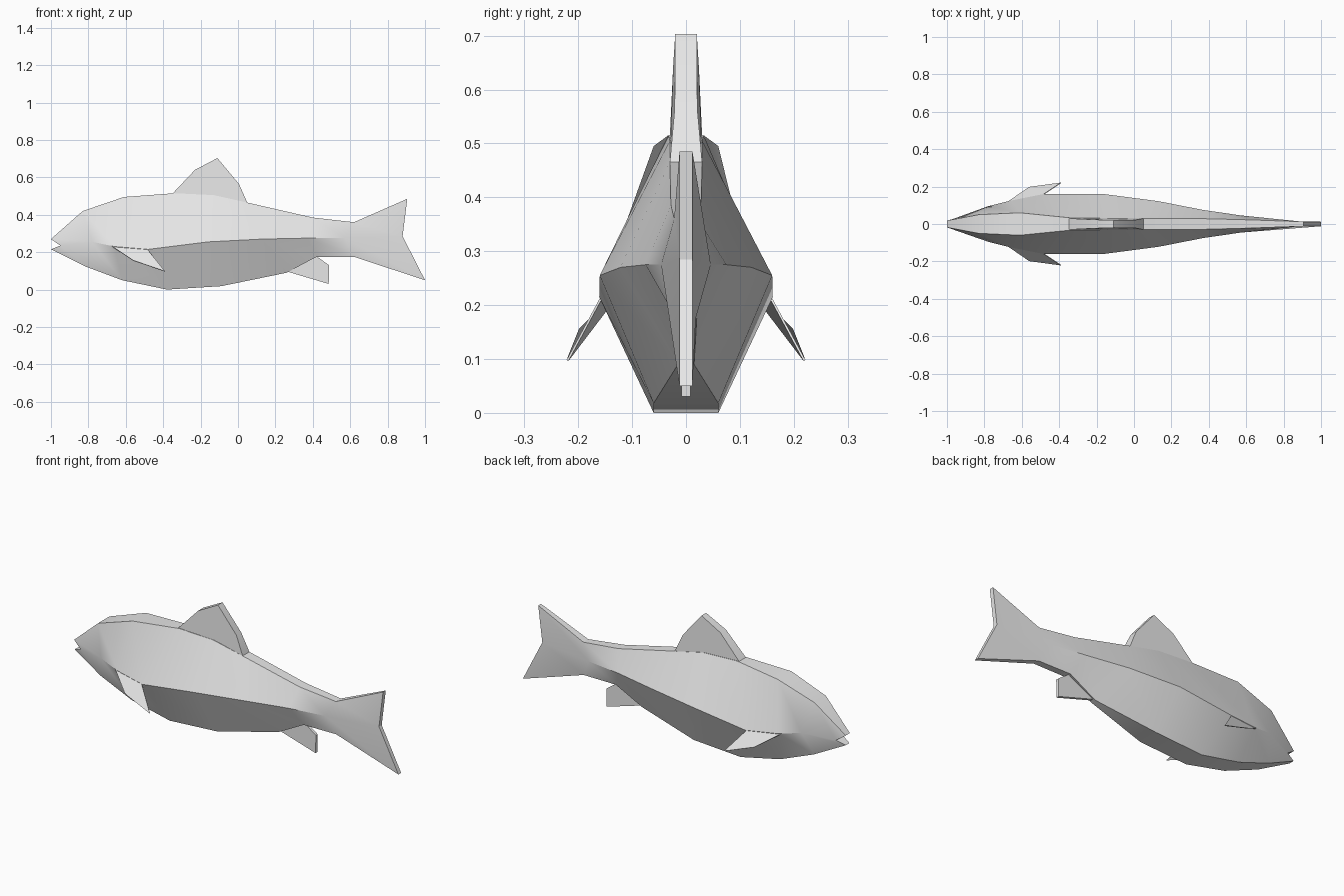
import bpy, bmesh, math
from mathutils import Vector

if "Cube" in bpy.data.objects:
    bpy.data.objects.remove(bpy.data.objects["Cube"])

# Single pale grey colour
grey = bpy.data.materials.new("pale grey")
grey.use_nodes = True
COLOUR = (0.8, 0.8, 0.8, 1)
grey.diffuse_color = COLOUR
grey.node_tree.nodes["Principled BSDF"].inputs["Base Color"].default_value = COLOUR


def finish(name, bm, angle=30):
    bmesh.ops.recalc_face_normals(bm, faces=bm.faces)
    mesh = bpy.data.meshes.new(name)
    bm.to_mesh(mesh)
    bm.free()
    mesh.materials.append(grey)
    obj = bpy.data.objects.new(name, mesh)
    bpy.context.collection.objects.link(obj)
    bpy.ops.object.select_all(action='DESELECT')
    obj.select_set(True)
    bpy.context.view_layer.objects.active = obj
    bpy.ops.object.shade_smooth_by_angle(angle=math.radians(angle))
    return obj


def bridge(bm, a, b):
    for i in range(len(a)):
        j = (i + 1) % len(a)
        bm.faces.new((a[i], a[j], b[j], b[i]))


def upright_fin(name, outline):
    """Tapered fin in the middle plane; each outline point is x, z, half thickness."""
    bm = bmesh.new()
    sides = [[bm.verts.new((x, s * h, z)) for x, z, h in outline] for s in (-1, 1)]
    bridge(bm, *sides)
    for side in sides:
        bm.faces.new(side)
    return finish(name, bm)


# Body: slanted six-sided stations, from mouth to tail tips.
# Each row: back line, widest line, belly line as x, z, half width
STATIONS = [
    ((-1.0, .27, .018), (-.95, .235, .032), (-1.0, .215, .015)),
    ((-.83, .42, .05), (-.78, .255, .095), (-.82, .125, .04)),
    ((-.61, .495, .06), (-.66, .23, .125), (-.62, .05, .055)),
    ((-.34, .515, .033), (-.48, .215, .161), (-.38, .0, .06)),
    ((-.13, .505, .03), (-.16, .255, .16), (-.09, .018, .06)),
    ((.05, .465, .03), (.13, .27, .122), (.26, .09, .015)),
    ((.40, .385, .028), (.37, .275, .075), (.42, .175, .02)),
    ((.62, .36, .022), (.57, .275, .046), (.62, .175, .018)),
    ((.905, .485, .012), (.88, .285, .012), (1.0, .05, .012)),
]
bm = bmesh.new()
rings = []
for back, wide, belly in STATIONS:
    ring = [(x, -h, z) for x, z, h in (back, wide, belly)]
    ring += [(x, h, z) for x, z, h in (belly, wide, back)]
    rings.append([bm.verts.new(p) for p in ring])
for a, b in zip(rings, rings[1:]):
    bridge(bm, a, b)
# Notched mouth and forked tail end
for r in (rings[0], rings[-1]):
    bm.faces.new((r[0], r[1], r[4], r[5]))
    bm.faces.new((r[1], r[2], r[3], r[4]))
finish("body_and_tail", bm)

# Back fin and belly fin, rooted inside the body
upright_fin("back_fin", [(-.35, .513, .03), (-.23, .64, .024), (-.11, .703, .02),
                         (.005, .565, .021), (.05, .464, .03), (-.13, .46, .03)])
upright_fin("belly_fin", [(.25, .10, .008), (.485, .03, .008),
                          (.487, .13, .008), (.42, .178, .008), (.33, .19, .008)])

# Side fins: thin angled blades
BLADE = [(-.68, .115, .235), (-.56, .197, .155), (-.39, .22, .097), (-.485, .157, .214)]
for side, name in ((1, "rear_side_fin"), (-1, "front_side_fin")):
    pts = [Vector((x, side * y, z)) for x, y, z in BLADE]
    n = (pts[2] - pts[0]).cross(pts[3] - pts[1]).normalized() * .002
    bm = bmesh.new()
    layers = [[bm.verts.new(p + n * s) for p in pts] for s in (-1, 1)]
    bridge(bm, *layers)
    for layer in layers:
        bm.faces.new(layer)
    finish(name, bm)
